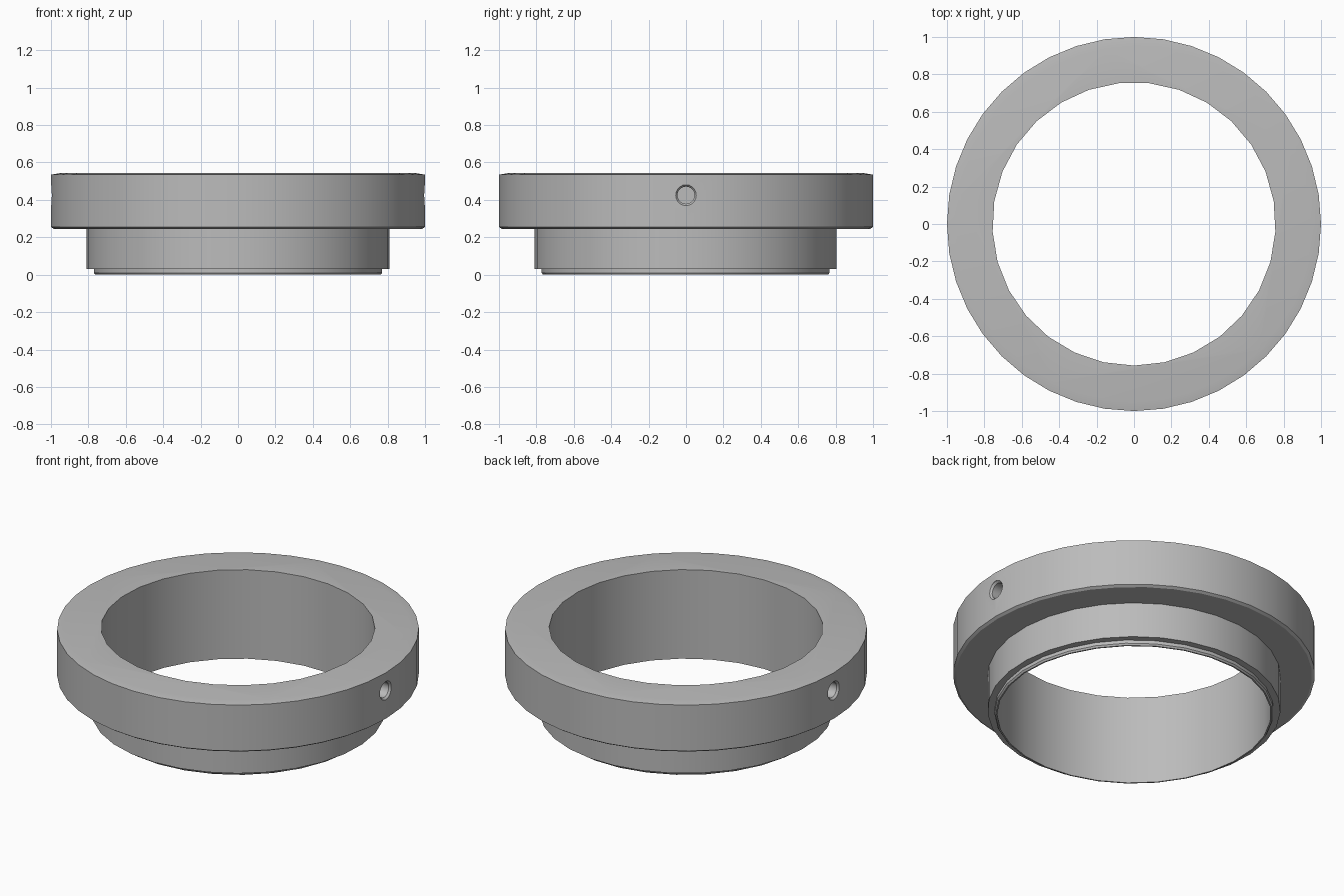
import bpy, bmesh, math
from mathutils import Matrix

cube = bpy.data.objects.get("Cube")
if cube:
    bpy.data.objects.remove(cube, do_unlink=True)

# Single metal colour
metal = bpy.data.materials.new("satin grey metal")
metal.use_nodes = True
grey = (0.5, 0.5, 0.5, 1)
metal.diffuse_color = grey
metal.node_tree.nodes["Principled BSDF"].inputs["Base Color"].default_value = grey


def lathe(name, profile, sides):
    """Capped solid of revolution from (radius, height) points, bottom to top."""
    bm = bmesh.new()
    rings = []
    for r, z in profile:
        angles = [2 * math.pi * i / sides - math.pi / 2 for i in range(sides)]
        rings.append([bm.verts.new((r * math.cos(a), r * math.sin(a), z)) for a in angles])
    for low, high in zip(rings, rings[1:]):
        for i in range(sides):
            j = (i + 1) % sides
            bm.faces.new((low[i], low[j], high[j], high[i]))
    bm.faces.new(rings[0][::-1])
    bm.faces.new(rings[-1])
    mesh = bpy.data.meshes.new(name)
    bm.to_mesh(mesh)
    bm.free()
    mesh.materials.append(metal)
    obj = bpy.data.objects.new(name, mesh)
    bpy.context.collection.objects.link(obj)
    return obj


def combine(target, tool, operation):
    """Apply a boolean and discard the tool."""
    mod = target.modifiers.new("cut", "BOOLEAN")
    mod.operation = operation
    mod.solver = "EXACT"
    mod.object = tool
    bpy.context.view_layer.update()
    graph = bpy.context.evaluated_depsgraph_get()
    mesh = bpy.data.meshes.new_from_object(target.evaluated_get(graph))
    target.modifiers.clear()
    target.data = mesh
    bpy.data.objects.remove(tool, do_unlink=True)


# Wide flange with eased rims, narrower barrel and thin seating lip
ring = lathe("collar_ring", [(0.985, 0.245), (1, 0.255), (1, 0.535), (0.95, 0.543)], 40)
combine(ring, lathe("barrel", [(0.81, 0.03), (0.81, 0.35)], 31), "UNION")
combine(ring, lathe("lip", [(0.765, 0), (0.772, 0.01), (0.772, 0.1)], 29), "UNION")

# Central bore
combine(ring, lathe("bore_cutter", [(0.757, -0.1), (0.757, 0.7)], 29), "DIFFERENCE")

# Blind countersunk set-screw holes on both sides
for side in (-1, 1):
    hole = lathe("hole_cutter", [(0.046, 0.9), (0.046, 0.985), (0.056, 0.997), (0.056, 1.1)], 20)
    hole.data.transform(Matrix.Translation((0, 0, 0.425))
                        @ Matrix.Rotation(side * math.pi / 2, 4, "Y"))
    combine(ring, hole, "DIFFERENCE")

# Smooth curved walls, crisp rims
ring.data.materials.clear()
ring.data.materials.append(metal)
bpy.ops.object.select_all(action="DESELECT")
ring.select_set(True)
bpy.context.view_layer.objects.active = ring
bpy.ops.object.shade_smooth_by_angle(angle=math.radians(30))
